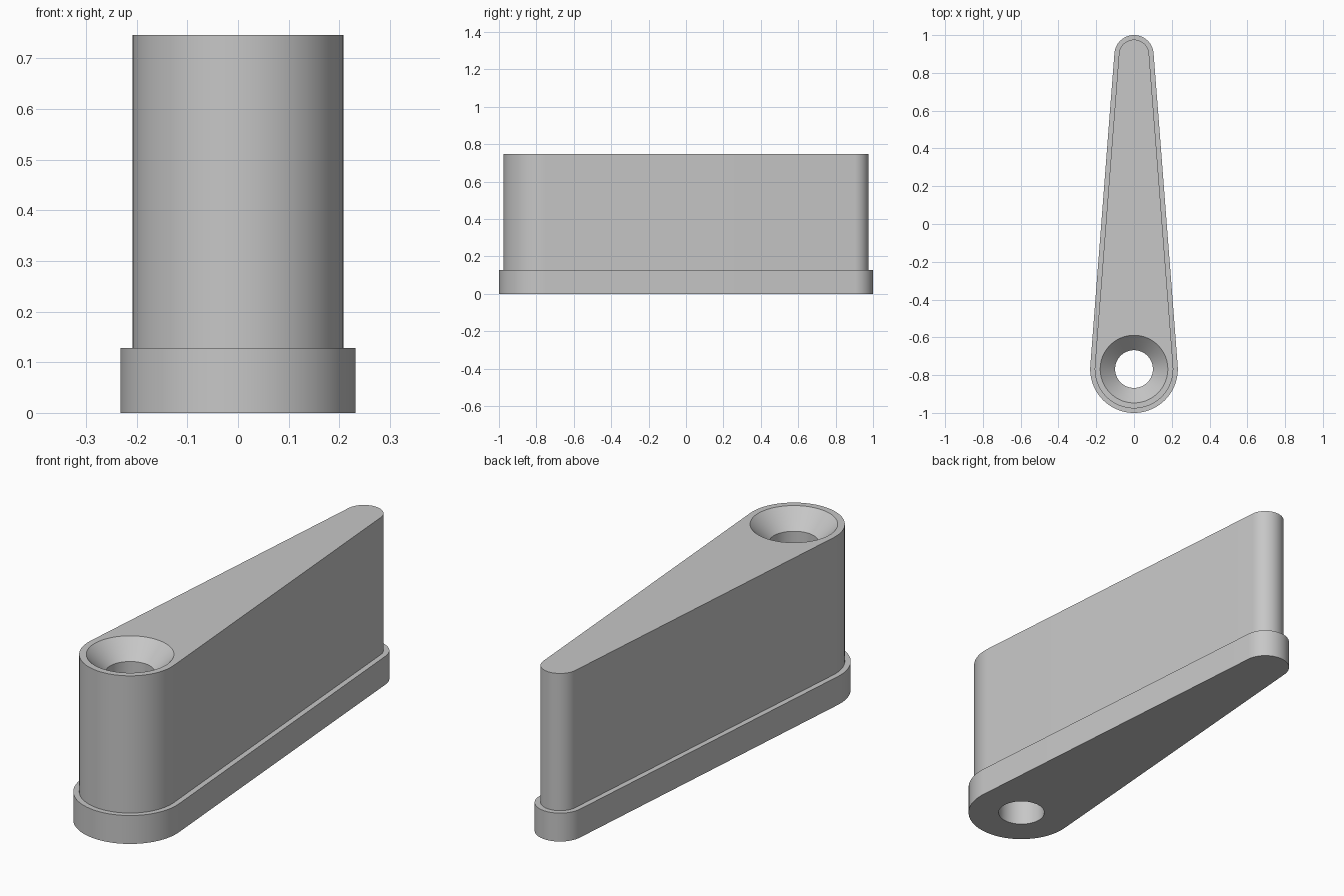
import bpy
import bmesh
from math import asin, cos, sin, pi, radians

cube = bpy.data.objects.get("Cube")
if cube:
    bpy.data.objects.remove(cube, do_unlink=True)

FRONT_Y, BACK_Y = -0.768, 0.896   # centres of the two rounded ends
FRONT_R, BACK_R = 0.232, 0.104    # radii of the base flange ends
STEP = 0.024                      # inset from flange to body
BASE_Z, TOP_Z = 0.128, 0.746
HOLE_R, SINK_R, SINK_DEPTH = 0.10, 0.179, 0.079
SEGMENTS = 48

# Shared directions: the back arc, then the front arc, meeting at the tangent lines
tangent = asin((FRONT_R - BACK_R) / (BACK_Y - FRONT_Y))


def arc(start, end):
    return [start + (end - start) * i / SEGMENTS for i in range(SEGMENTS + 1)]


back_arc = arc(tangent, pi - tangent)
front_arc = arc(pi - tangent, 2 * pi + tangent)


def ring(bm, front_r, back_r, back_y, z):
    """Outline around a front circle and a back circle."""
    ends = ((back_arc, back_r, back_y), (front_arc, front_r, FRONT_Y))
    return [bm.verts.new((r * cos(t), y + r * sin(t), z))
            for angles, r, y in ends for t in angles]


def outline(bm, inset, z):
    return ring(bm, FRONT_R - inset, BACK_R - inset, BACK_Y, z)


def hole(bm, radius, z):
    return ring(bm, radius, radius, FRONT_Y, z)


# Tapered arm: flange, stepped body, countersink and through hole in one closed loft
bm = bmesh.new()
rings = [
    outline(bm, 0, 0),
    outline(bm, 0, BASE_Z),
    outline(bm, STEP, BASE_Z),
    outline(bm, STEP, TOP_Z),
    hole(bm, SINK_R, TOP_Z),
    hole(bm, HOLE_R, TOP_Z - SINK_DEPTH),
    hole(bm, HOLE_R, 0),
]
for lower, upper in zip(rings, rings[1:] + rings[:1]):
    for i in range(len(lower)):
        j = (i + 1) % len(lower)
        bm.faces.new((lower[i], lower[j], upper[j], upper[i]))
bmesh.ops.remove_doubles(bm, verts=bm.verts[:], dist=1e-5)
bmesh.ops.recalc_face_normals(bm, faces=bm.faces[:])

mesh = bpy.data.meshes.new("tapered_arm")
bm.to_mesh(mesh)
bm.free()
arm = bpy.data.objects.new("tapered_arm", mesh)
bpy.context.collection.objects.link(arm)

# Plain grey finish
grey = bpy.data.materials.new("light_grey")
grey.use_nodes = True
colour = (0.57, 0.57, 0.57, 1)
grey.diffuse_color = colour
grey.node_tree.nodes["Principled BSDF"].inputs["Base Color"].default_value = colour
mesh.materials.append(grey)

bpy.ops.object.select_all(action="DESELECT")
arm.select_set(True)
bpy.context.view_layer.objects.active = arm
bpy.ops.object.shade_smooth_by_angle(angle=radians(30))
